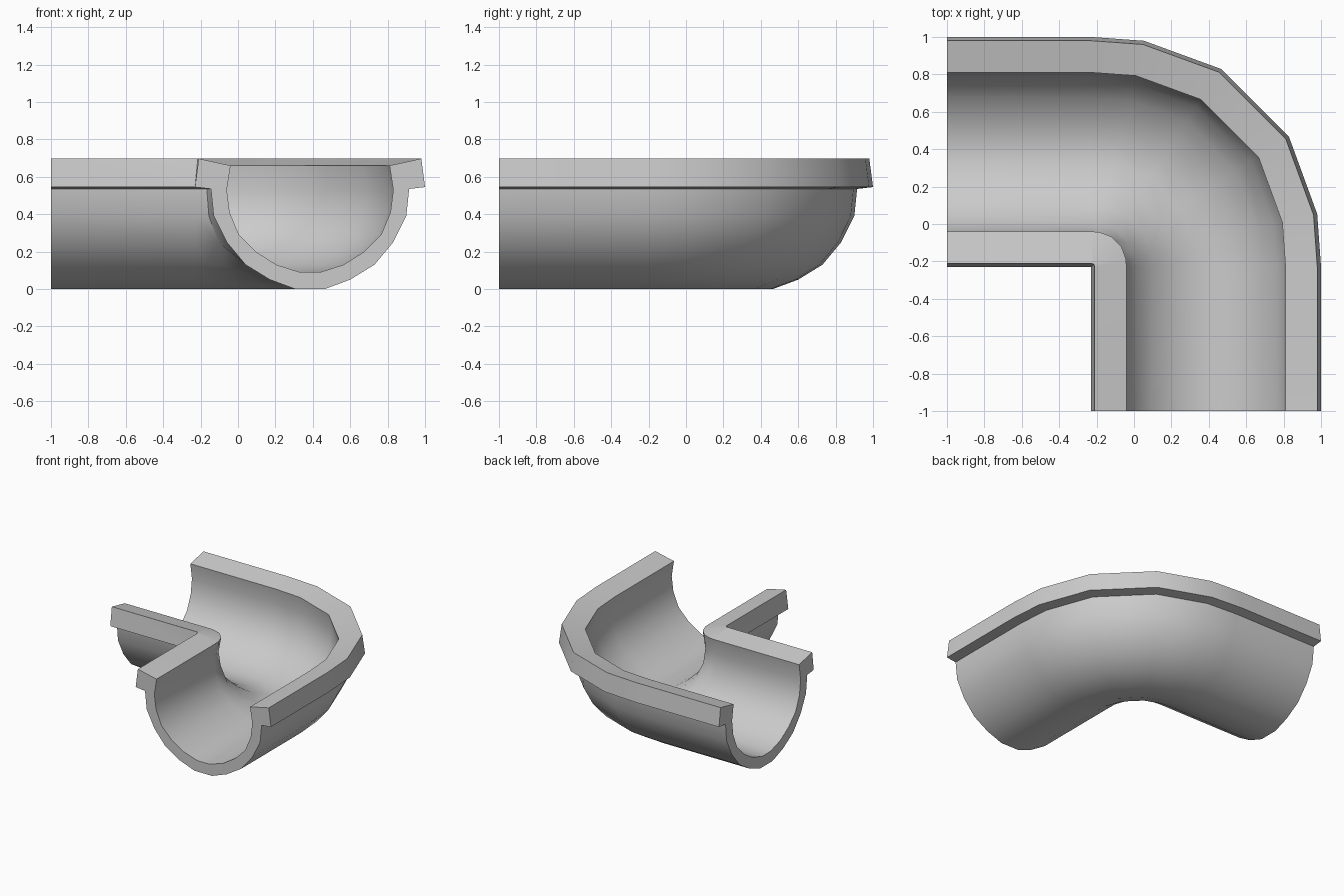
import bpy, bmesh
from math import sin, cos, radians

if "Cube" in bpy.data.objects:
    bpy.data.objects.remove(bpy.data.objects["Cube"])

# Half of the gutter section: (distance from channel centre, height)
HALF = [(0.08, 0), (0.215, 0.05), (0.345, 0.13), (0.445, 0.25), (0.515, 0.39),
        (0.53, 0.535), (0.615, 0.545), (0.595, 0.697), (0.425, 0.66), (0.445, 0.53),
        (0.43, 0.41), (0.38, 0.29), (0.29, 0.2), (0.18, 0.13), (0.055, 0.09)]
PROFILE = HALF + [(-d, z) for d, z in reversed(HALF)]
R = 0.615          # bend radius of the channel centre
C = -0.23          # bend pivot on x and y

# Bend stations: (angle, radial stretch of the faceted corner)
STATIONS = [(0, 1), (13.2, 1.01), (33.3, 1.03), (56.7, 1.03), (76.8, 1.01), (90, 1)]


def station(bm, angle, k):
    ring = []
    for d, z in PROFILE:
        u, a, s = R + d, angle, k
        if u < 0.19 and 0 < angle < 90:      # tight inner side is a single mitre
            a, s = 45, 1.05
        ring.append(bm.verts.new((C + u * s * sin(radians(a)),
                                  C + u * s * cos(radians(a)), z)))
    return ring


bm = bmesh.new()
rings = [station(bm, a, k) for a, k in STATIONS]

# Straight arms run from the bend to the open ends
left_end = [bm.verts.new((-1, v.co.y, v.co.z)) for v in rings[0]]
front_end = [bm.verts.new((v.co.x, -1, v.co.z)) for v in rings[-1]]
rings = [left_end] + rings + [front_end]

n = len(PROFILE)
for r0, r1 in zip(rings, rings[1:]):
    for i in range(n):
        j = (i + 1) % n
        bm.faces.new((r0[i], r0[j], r1[j], r1[i]))
bm.faces.new(left_end)
bm.faces.new(front_end)
bmesh.ops.remove_doubles(bm, verts=bm.verts, dist=0.0005)
bmesh.ops.recalc_face_normals(bm, faces=bm.faces)

mesh = bpy.data.meshes.new("gutter_corner")
bm.to_mesh(mesh)
bm.free()
gutter = bpy.data.objects.new("gutter_corner", mesh)
bpy.context.collection.objects.link(gutter)
bpy.context.view_layer.objects.active = gutter
gutter.select_set(True)
bpy.ops.object.shade_smooth_by_angle(angle=radians(35))
